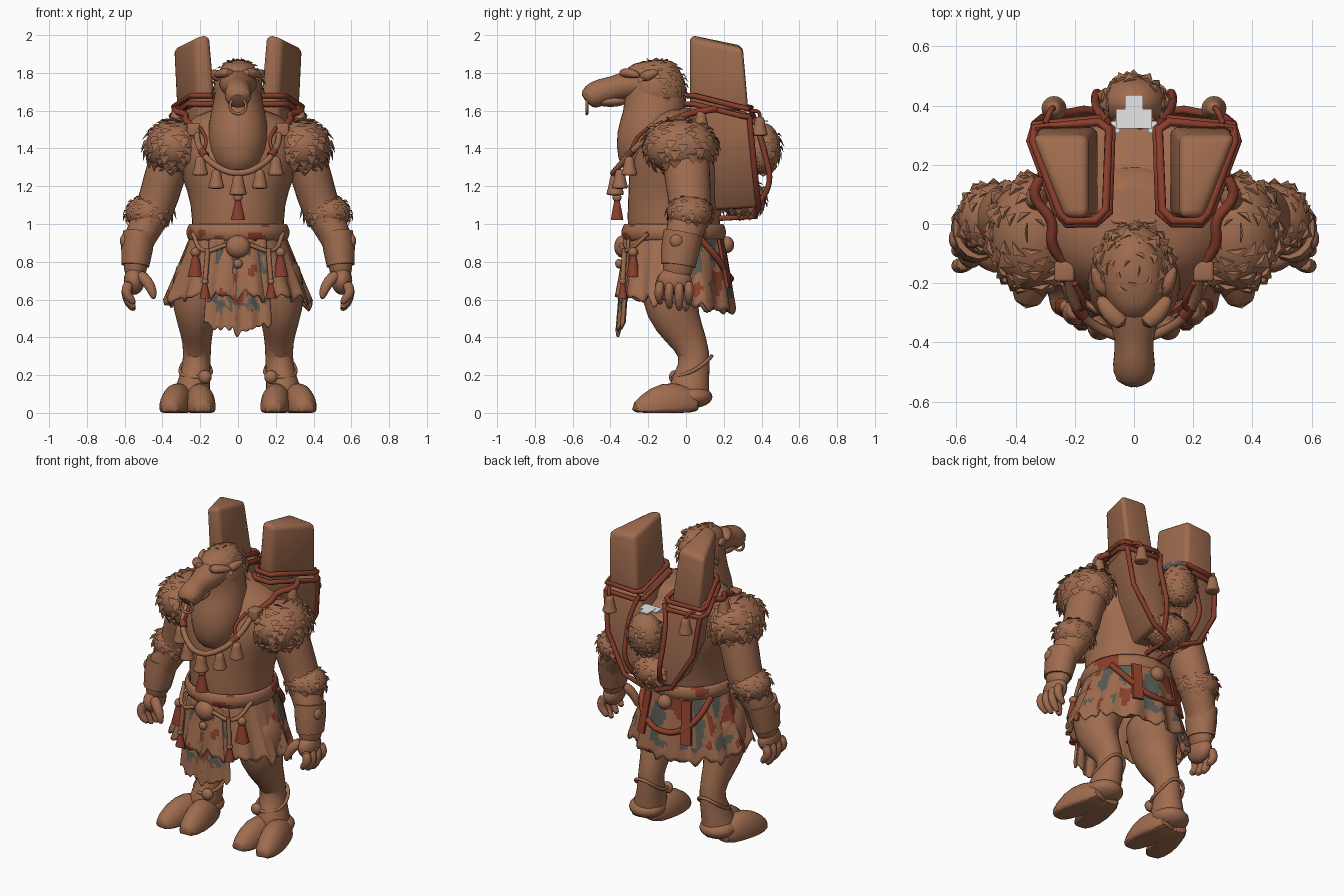
import bpy, bmesh, math, random
from mathutils import Vector, Matrix, noise

random.seed(4)
if "Cube" in bpy.data.objects:
    bpy.data.objects.remove(bpy.data.objects["Cube"])


def material(name, rgb):
    m = bpy.data.materials.new(name)
    m.use_nodes = True
    m.diffuse_color = (*rgb, 1)
    m.node_tree.nodes["Principled BSDF"].inputs["Base Color"].default_value = (*rgb, 1)
    return m


HIDE = material("brown_hide", (.35, .15, .078))
RED = material("rust_red", (.25, .048, .025))
TEAL = material("faded_teal", (.1, .105, .09))
WHITE = material("pale_cloth", (.85, .85, .85))
made = []


def setup(ob, mats, mirror, sub):
    for m in mats:
        ob.data.materials.append(m)
    if mirror:
        ob.modifiers.new("mirror", 'MIRROR').use_mirror_merge = False
    if sub:
        ob.modifiers.new("smooth", 'SUBSURF').levels = sub
        ob.modifiers["smooth"].render_levels = sub
    made.append(ob)
    return ob


def finish(name, bm, mats, mirror=False, sub=0):
    bmesh.ops.recalc_face_normals(bm, faces=bm.faces)
    me = bpy.data.meshes.new(name)
    bm.to_mesh(me)
    bm.free()
    ob = bpy.data.objects.new(name, me)
    bpy.context.collection.objects.link(ob)
    return setup(ob, mats, mirror, sub)


def loft(name, rings, mat=HIDE, mirror=False, seg=14, sub=1, floor=False):
    """Skin of ellipses (x, y, z, half width, half depth) along a path."""
    bm = bmesh.new()
    pts = [Vector(r[:3]) for r in rings]
    loops = []
    for i, r in enumerate(rings):
        t = (pts[min(i + 1, len(pts) - 1)] - pts[max(i - 1, 0)]).normalized()
        side = Vector((1, 0, 0))
        side = (side - t * side.dot(t)).normalized()
        up = t.cross(side)
        loop = []
        for k in range(seg):
            a = math.tau * (k + .5) / seg
            p = pts[i] + side * r[3] * math.cos(a) + up * r[4] * math.sin(a)
            if floor:
                p.z = max(p.z, 0)
            loop.append(bm.verts.new(p))
        loops.append(loop)
    for lo, hi in zip(loops, loops[1:]):
        for k in range(seg):
            bm.faces.new((lo[k], lo[k - 1], hi[k - 1], hi[k]))
    bm.faces.new(loops[0])
    bm.faces.new(loops[-1])
    return finish(name, bm, [mat], mirror, sub)


def blob(name, loc, radii, mat=HIDE, mirror=False):
    bm = bmesh.new()
    bmesh.ops.create_uvsphere(bm, u_segments=20, v_segments=12, radius=1,
                              matrix=Matrix.Translation(loc) @ Matrix.Diagonal((*radii, 1)))
    return finish(name, bm, [mat], mirror)


def tube(name, pts, r, mat=RED, mirror=False, cyclic=False, handle='AUTO'):
    cu = bpy.data.curves.new(name, 'CURVE')
    cu.dimensions = '3D'
    cu.bevel_depth, cu.bevel_resolution, cu.resolution_u = r, 2, 6
    cu.use_fill_caps = True
    sp = cu.splines.new('BEZIER')
    sp.bezier_points.add(len(pts) - 1)
    sp.use_cyclic_u = cyclic
    for bp, p in zip(sp.bezier_points, pts):
        bp.co = p
        bp.handle_left_type = bp.handle_right_type = handle
    ob = bpy.data.objects.new(name, cu)
    bpy.context.collection.objects.link(ob)
    bpy.ops.object.select_all(action='DESELECT')
    ob.select_set(True)
    bpy.context.view_layer.objects.active = ob
    bpy.ops.object.convert(target='MESH')
    return setup(bpy.context.object, [mat], mirror, 0)


def hull(name, pts, mat=HIDE, mirror=False, bevel=.015):
    bm = bmesh.new()
    for p in pts:
        bm.verts.new(p)
    bmesh.ops.convex_hull(bm, input=bm.verts)
    if bevel:
        sharp = [e for e in bm.edges if e.calc_face_angle(0) > .5]
        bmesh.ops.bevel(bm, geom=sharp, offset=bevel, segments=3, profile=.5, affect='EDGES')
    return finish(name, bm, [mat], mirror)


def box(name, loc, half, mat=HIDE, mirror=False, bevel=.01):
    pts = [Vector(loc) + Vector((a * half[0], b * half[1], c * half[2]))
           for a in (-1, 1) for b in (-1, 1) for c in (-1, 1)]
    return hull(name, pts, mat, mirror, bevel)


def fur(name, loc, radii, count, size, mirror=False, keep=lambda n: True):
    """Ellipsoid covered with drooping pointed tufts."""
    blob(name + "_base", loc, radii, HIDE, mirror)
    bm = bmesh.new()
    for i in range(count):
        z = 1 - 2 * (i + .5) / count
        a = i * 2.39996 + random.uniform(-.2, .2)
        n = Vector((math.cos(a), math.sin(a), 0)) * math.sqrt(1 - z * z)
        n.z = z
        if not keep(n):
            continue
        p = Vector(loc) + Vector(n[k] * radii[k] for k in range(3))
        s = size * random.uniform(.8, 1.25)
        side = n.cross(Vector((0, 0, 1))).normalized() * s * .55
        down = Vector((0, 0, -1))
        down = down - n * down.dot(n)
        tip = p + n * s * .35 + down * s * .8
        vs = [bm.verts.new(v) for v in (p + side, p - side, p + n * s * .25, tip)]
        for f in ((0, 1, 2), (0, 1, 3), (1, 2, 3), (2, 0, 3)):
            bm.faces.new([vs[k] for k in f])
    finish(name, bm, [HIDE], mirror)


def bell(name, x, y, z, s, mirror=False):
    shape = ((.9, .25), (.75, .55), (.2, .65), (-.55, .85), (-.8, 1), (-1, .9))
    loft(name, [(x, y, z + h * s, r * s * .85, r * s * .85) for h, r in shape], HIDE, mirror, 10)


def tassel(name, x, y, z, s, mirror=False):
    blob(name + "_knot", (x, y, z + s), (s * .4,) * 3, HIDE, mirror)
    loft(name, [(x, y, z + s * .8, s * .25, s * .25), (x, y, z, s * .45, s * .42),
                (x, y, z - s, s * .7, s * .6)], RED, mirror, 8, 0)


def cloth(name, surface, cols, rows, rule, closed):
    """Sheet over surface(u, v), blotched with colour by a rule."""
    bm = bmesh.new()
    g = [[bm.verts.new(surface(u / cols, v / rows)) for v in range(rows + 1)]
         for u in range(cols if closed else cols + 1)]
    for u in range(cols):
        for v in range(rows):
            a, b = g[u], g[(u + 1) % len(g)]
            f = bm.faces.new((a[v], b[v], b[v + 1], a[v + 1]))
            f.material_index = rule(f.calc_center_median())
    ob = finish(name, bm, [HIDE, TEAL, RED])
    ob.modifiers.new("thickness", 'SOLIDIFY').thickness = .012


# Body, neck and head
loft("torso", [(0, -.07, .78, .22, .2), (0, -.07, .95, .25, .25), (0, -.06, 1.1, .245, .25),
               (0, -.04, 1.25, .3, .27), (0, -.02, 1.4, .36, .26), (0, 0, 1.53, .3, .21),
               (0, 0, 1.62, .15, .15)], seg=20)
loft("neck_and_throat", [(0, -.24, 1.25, .06, .08), (0, -.23, 1.31, .13, .14),
                         (0, -.2, 1.45, .17, .18), (0, -.165, 1.58, .15, .165),
                         (0, -.165, 1.7, .12, .165), (0, -.185, 1.82, .11, .16),
                         (0, -.19, 1.87, .06, .09)], seg=18)
loft("snout", [(0, -.2, 1.75, .12, .1), (0, -.32, 1.735, .09, .075), (0, -.39, 1.715, .063, .065),
               (0, -.45, 1.7, .07, .073), (0, -.5, 1.675, .076, .07),
               (0, -.53, 1.645, .05, .05)], seg=16)
blob("lower_jaw", (0, -.4, 1.65), (.055, .09, .03))
loft("brow", [(.03, -.345, 1.8, .03, .025), (.08, -.3, 1.8, .04, .03),
              (.125, -.24, 1.785, .015, .015)], HIDE, True, 10)
blob("nostril", (.04, -.515, 1.69), (.022, .02, .022), HIDE, True)
loft("ear", [(.08, -.24, 1.77, .02, .02), (.115, -.21, 1.785, .035, .04),
             (.14, -.14, 1.81, .008, .01)], HIDE, True, 8)
tube("nose_ring", [(.042 * math.cos(a * math.pi / 4), -.525, 1.625 + .042 * math.sin(a * math.pi / 4))
                   for a in range(8)], .008, HIDE, cyclic=True)
fur("mane", (0, -.155, 1.715), (.13, .155, .155), 130, .045, keep=lambda n: n.z > .35 or n.y > .1)

# Arms and hands
loft("arm", [(.32, 0, 1.44, .12, .14), (.38, 0, 1.29, .11, .125), (.415, .02, 1.15, .11, .12),
             (.46, .02, 1.03, .1, .11), (.53, -.02, .92, .085, .1), (.54, -.04, .8, .07, .085),
             (.55, -.05, .7, .055, .08)], HIDE, True)
fur("shoulder_fur", (.34, -.03, 1.41), (.15, .195, .145), 120, .055, True)
fur("elbow_fur", (.47, .02, 1.06), (.125, .12, .095), 80, .042, True)
loft("bracer", [(.525, -.015, .95, .086, .105), (.535, -.03, .87, .086, .102),
                (.544, -.042, .78, .075, .092)], HIDE, True, sub=0)
blob("bracer_bead", (.605, -.05, .91), (.02, .035, .035), HIDE, True)
blob("palm", (.55, -.06, .7), (.055, .09, .075), HIDE, True)
for i in range(4):
    y = -.135 + .05 * i
    low = (.575, .55, .54, .57)[i]
    loft("finger", [(.57, y, .7, .035, .028), (.6, y * 1.06, .64, .03, .027),
                    (.575, y * 1.06, low + .035, .028, .025), (.545, y, low, .015, .014)],
         HIDE, True, 8)
loft("thumb", [(.53, -.1, .74, .035, .035), (.48, -.135, .7, .035, .032),
               (.45, -.145, .64, .028, .026), (.445, -.145, .6, .012, .012)], HIDE, True, 8)

# Legs and cloven feet
loft("leg", [(.17, -.06, .82, .15, .18), (.21, -.08, .67, .15, .17), (.225, -.08, .54, .125, .145),
             (.22, -.01, .42, .083, .11), (.215, .055, .31, .073, .08), (.225, .03, .2, .08, .095),
             (.245, .01, .1, .1, .12), (.25, .02, .02, .1, .1)], HIDE, True)
blob("heel_cuff", (.25, .03, .085), (.11, .11, .06), HIDE, True)
for side, xs in (("outer", (.285, .315, .345, .365)), ("inner", (.225, .205, .192, .185))):
    loft(side + "_toe", [(xs[0], .08, .05, .07, .07), (xs[1], -.06, .045, .085, .13),
                         (xs[2], -.17, .03, .083, .115), (xs[3], -.29, .01, .045, .035)],
         HIDE, True, floor=True)
tube("ankle_cord", [(.17, -.045, .2), (.145, .05, .23), (.22, .135, .3), (.305, .05, .23),
                    (.25, -.06, .19)], .01, HIDE, True, True)
blob("ankle_bead", (.175, -.06, .19), (.036, .03, .036), HIDE, True)


# Skirt, apron and belt
def skirt_shape(u, v):
    a = u * math.tau
    pleat = 1 + .05 * v * math.sin(a * 13)
    hem = .58 - .04 * math.sin(a) + .06 * noise.noise((u * 45, 0, 0))
    w, d = .25 + .13 * v, .26 + .05 * v
    return Vector((w * pleat * math.cos(a), -.06 + d * pleat * math.sin(a), .95 + (hem - .95) * v))


def blotch(c):
    n = noise.noise(Vector((c.x, c.y, c.z * .5)) * 12)
    if c.y < -.08 or c.z < .62:
        return 2 if n > .5 else 0
    return 1 if n > .08 else 2 if n < -.25 else 0


def apron_shape(u, v):
    x = (u - .5) * (.3 + .06 * v)
    hem = .46 - .03 * math.cos(x * 12) + .055 * noise.noise((u * 11, 3, 0))
    return Vector((x, -.325 - .04 * v + x * x + .008 * math.sin(u * 25), .92 + (hem - .92) * v))


def apron_blotch(c):
    """Teal ground with brown wear and a column of red spots."""
    n = noise.noise(Vector((c.x * 1.2, 7, c.z * .8)) * 24)
    if abs(c.x) < .028 and math.sin(c.z * 55) > .1 and .56 < c.z < .84:
        return 2
    if abs(c.x) > .125 + .08 * n or c.z < .54 + .08 * n or c.z > .87:
        return 0
    return 1 if n > -.17 else 2 if n < -.5 else 0


cloth("skirt", skirt_shape, 120, 16, blotch, True)
cloth("apron", apron_shape, 48, 40, apron_blotch, False)
cloth("belt", lambda u, v: Vector(((.258 + .015 * math.sin(v * 3.14)) * math.cos(u * math.tau),
      -.065 + (.262 + .015 * math.sin(v * 3.14)) * math.sin(u * math.tau), .91 + .09 * v)),
      64, 6, lambda c: 2 if noise.noise(c * 11) > .2 else 0, True)
blob("belt_buckle", (0, -.335, .88), (.065, .045, .06))
blob("apron_bead", (0, -.355, .79), (.025, .02, .025))
tube("belt_cord", [(.24, -.2, .95), (.18, -.31, .86), (.06, -.345, .89)], .012, HIDE, True)
tassel("belt_tassel", .225, -.28, .785, .065, True)
tassel("apron_tassel", .175, -.335, .65, .045, True)
tube("apron_cord", [(.16, -.325, .87), (.175, -.335, .69)], .014, HIDE, True)
tube("back_swag", [(.23, .07, .93), (.2, .165, .82), (.12, .215, .74), (0, .237, .71),
                   (-.12, .215, .74), (-.2, .165, .82), (-.23, .07, .93)], .018)
blob("back_bead", (0, .215, .89), (.045, .04, .045))
hull("back_ribbon", [(x, y + d, z) for x, y, z in ((.11, .185, .92), (.16, .165, .92),
                     (.13, .232, .66), (.19, .212, .66)) for d in (0, .015)], RED, True, 0)

# Necklace with bells
tube("necklace", [(.22, -.15, 1.5), (.2, -.27, 1.4), (.12, -.35, 1.31), (0, -.385, 1.27),
                  (-.12, -.35, 1.31), (-.2, -.27, 1.4), (-.22, -.15, 1.5)], .017, HIDE)
tube("necklace_wrap", [(.195, -.28, 1.39), (.17, -.31, 1.36)], .021, RED, True)
tube("chest_tie", [(.2, -.2, 1.51), (.17, -.27, 1.44), (.185, -.29, 1.38)], .01, RED, True)
box("necklace_block", (.235, -.16, 1.5), (.034, .034, .034), HIDE, True)
bell("centre_bell", 0, -.375, 1.21, .06)
bell("middle_bell", .115, -.35, 1.24, .055, True)
bell("side_bell", .2, -.3, 1.31, .055, True)
tassel("chest_tassel", 0, -.365, 1.08, .06)


# Tall pack boxes bound with cords
def corners(inner, front, back, yf, yb, z, dz=0):
    return [(inner, yf, z), (front, yf, z - dz * .3), (back, yb, z - dz), (inner, yb, z - dz * .8)]


hull("pack_horn", corners(.155, .235, .345, .02, .3, 2.005, .075)
     + corners(.12, .215, .33, .02, .33, 1.6), HIDE, True, .028)
hull("pack_box", corners(.09, .22, .34, .015, .325, 1.65, .07)
     + corners(.08, .22, .31, .1, .35, 1.32) + corners(.05, .13, .17, .15, .375, 1.07, -.02),
     HIDE, True)
for name, z, out in (("upper_binding", 1.68, 0), ("lower_binding", 1.635, .01)):
    ring = [(.095 - out, .05 - out, 0), (.13, .012 - out, 0), (.225, .01 - out, 0),
            (.25 + out, .04, 0), (.34 + out, .28, -.06), (.335, .325 + out, -.07),
            (.12, .345 + out, -.065), (.085 - out, .32, -.06)]
    tube(name, [(x, y, z + d) for x, y, d in ring], .015, RED, True, True, 'VECTOR')
tube("shoulder_strap", [(.315, .16, 1.61), (.335, .1, 1.6), (.28, .01, 1.58), (.275, -.07, 1.55),
                        (.24, -.13, 1.51)], .018, RED, True)
tube("outer_frame", [(.335, .335, 1.57), (.305, .36, 1.32), (.17, .385, 1.09), (.05, .37, 1.04),
                     (.05, .17, 1.03)], .015, RED, True, handle='VECTOR')
tube("inner_frame", [(.09, .345, 1.6), (.12, .38, 1.5), (.13, .42, 1.36), (.12, .44, 1.22),
                     (.08, .37, 1.08)], .015, RED, True)
tube("bell_cord", [(.3, .34, 1.6), (.28, .385, 1.59), (.27, .39, 1.55)], .01, RED, True)
bell("pack_bell", .27, .39, 1.52, .055, True)
bell("shoulder_bell", .33, .08, 1.55, .055, True)

# Back board and fur bundles
hull("back_board", [(s * w, y, z) for s in (-1, 1) for w, y, z in
                    ((.08, 0, 1.62), (.09, .34, 1.45), (.09, .35, 1.12), (.09, .1, 1.1))])
fur("upper_bundle", (0, .41, 1.4), (.11, .09, .135), 90, .04, keep=lambda n: n.z < .65)
fur("lower_bundle", (0, .3, 1.135), (.14, .125, .105), 90, .04)
box("cloth_patch_wide", (0, .355, 1.543), (.06, .033, .004), WHITE, bevel=0)
box("cloth_patch_long", (0, .39, 1.545), (.03, .045, .004), WHITE, bevel=0)
box("cloth_scrap", (.062, .328, 1.535), (.015, .02, .004), WHITE, True, 0)

# Smooth shading with sharp creases kept
bpy.ops.object.select_all(action='DESELECT')
for ob in made:
    ob.select_set(True)
bpy.context.view_layer.objects.active = made[0]
bpy.ops.object.shade_smooth_by_angle(angle=math.radians(50))
